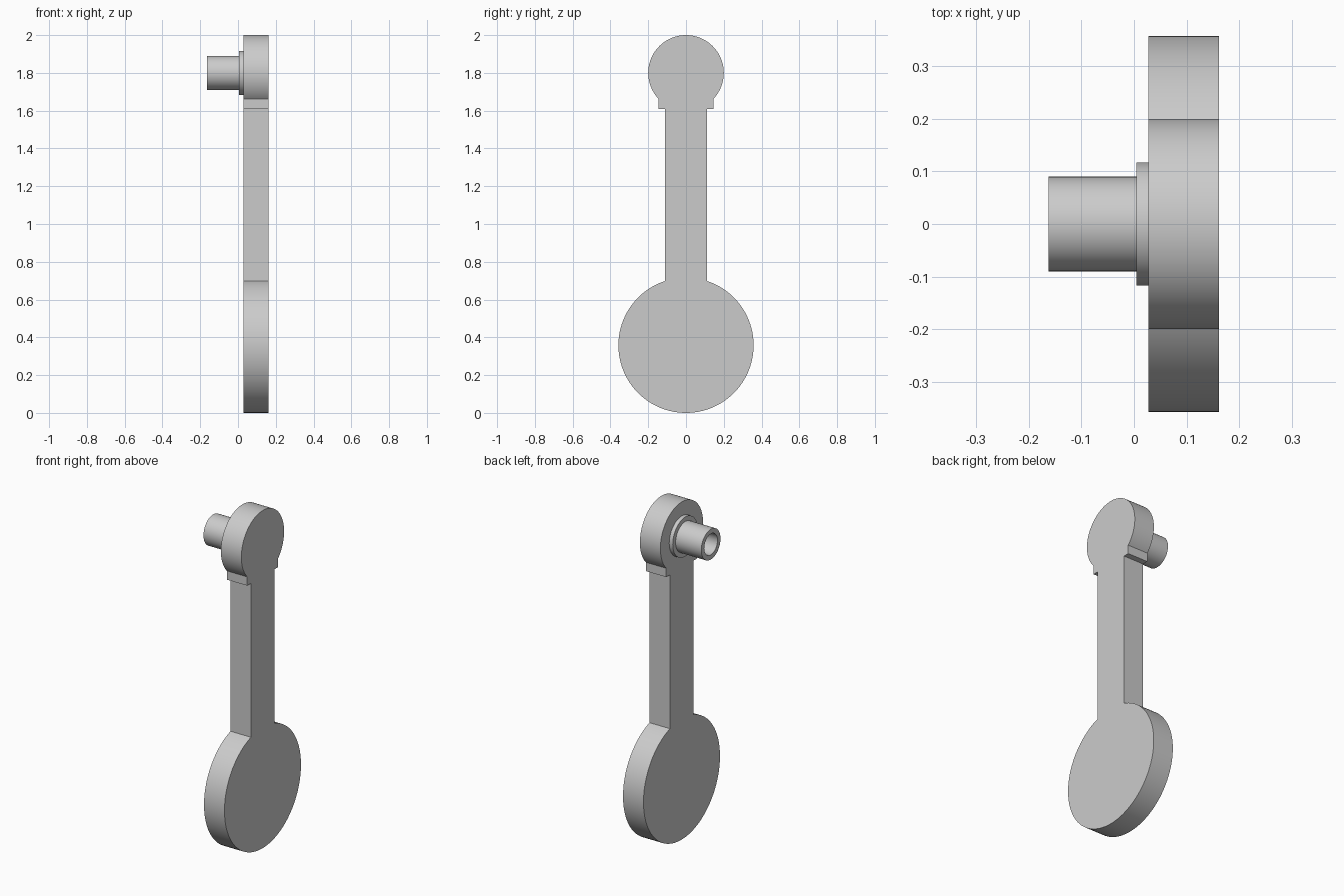
import bpy, bmesh
from math import pi, sin, cos, asin
from mathutils import Vector, Matrix

cube = bpy.data.objects.get("Cube")
if cube:
    bpy.data.objects.remove(cube)

grey = bpy.data.materials.new("plain grey")
grey.use_nodes = True
colour = (0.6, 0.6, 0.6, 1)
grey.diffuse_color = colour
grey.node_tree.nodes["Principled BSDF"].inputs["Base Color"].default_value = colour

X_BACK, X_FACE = 0.028, 0.162
HEAD_Z, HEAD_R = 1.8, 0.2
DISC_R = 0.358
SHAFT, COLLAR, COLLAR_Z = 0.11, 0.145, 1.61


def finish(bm, name):
    bmesh.ops.remove_doubles(bm, verts=bm.verts, dist=1e-5)
    bmesh.ops.recalc_face_normals(bm, faces=bm.faces)
    mesh = bpy.data.meshes.new(name)
    bm.to_mesh(mesh)
    bm.free()
    mesh.materials.append(grey)
    obj = bpy.data.objects.new(name, mesh)
    bpy.context.collection.objects.link(obj)
    bpy.ops.object.select_all(action='DESELECT')
    obj.select_set(True)
    bpy.context.view_layer.objects.active = obj
    bpy.ops.object.shade_smooth_by_angle(angle=pi / 6)
    return obj


def arc(centre_z, radius, start, end, steps):
    """Points (y, z) on a circle, with angles measured from +z towards +y."""
    angles = [start + (end - start) * i / steps for i in range(steps + 1)]
    return [(radius * sin(a), centre_z + radius * cos(a)) for a in angles]


# Flat arm: round head, stepped collar, straight shaft and large disc
head_end = pi - asin(COLLAR / HEAD_R)
disc_start = asin(SHAFT / DISC_R)
outline = arc(HEAD_Z, HEAD_R, -head_end, head_end, 72)
outline += [(COLLAR, COLLAR_Z), (SHAFT, COLLAR_Z)]
outline += arc(DISC_R, DISC_R, disc_start, 2 * pi - disc_start, 96)
outline += [(-SHAFT, COLLAR_Z), (-COLLAR, COLLAR_Z)]

bm = bmesh.new()
face = bm.faces.new([bm.verts.new((X_BACK, y, z)) for y, z in outline])
extruded = bmesh.ops.extrude_face_region(bm, geom=[face], use_keep_orig=True)
moved = [v for v in extruded["geom"] if isinstance(v, bmesh.types.BMVert)]
bmesh.ops.translate(bm, verts=moved, vec=(X_FACE - X_BACK, 0, 0))
finish(bm, "arm_plate")

# Hollow pivot peg with a shoulder ring, turned about the x axis
profile = [(X_BACK, 0.117), (0.005, 0.117), (0.005, 0.09), (-0.163, 0.09),
           (-0.163, 0.062), (0.005, 0.062), (0.005, 0)]
bm = bmesh.new()
verts = [bm.verts.new((x, 0, HEAD_Z + r)) for x, r in profile]
edges = [bm.edges.new(pair) for pair in zip(verts, verts[1:])]
bmesh.ops.spin(bm, geom=verts + edges, cent=(0, 0, HEAD_Z), axis=(1, 0, 0),
               angle=2 * pi, steps=64, use_duplicate=False)
finish(bm, "pivot_peg")
